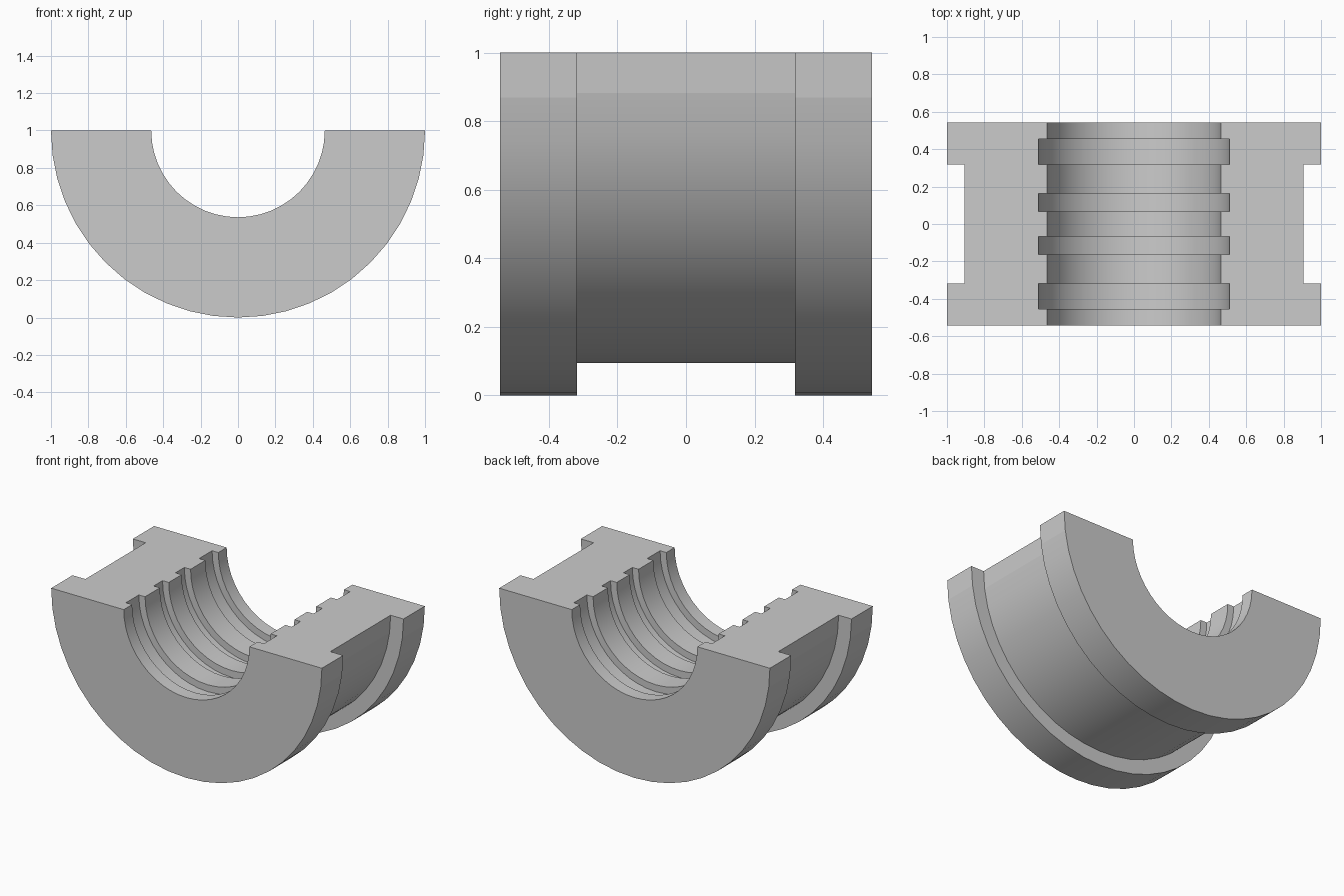
import bpy, bmesh
from math import pi, cos, sin

cube = bpy.data.objects.get("Cube")
if cube:
    bpy.data.objects.remove(cube, do_unlink=True)

SEGMENTS = 24
HALF_LENGTH = 0.543
OUTER, WAIST, BORE, GROOVE = 1.0, 0.905, 0.464, 0.51
WAIST_END = 0.318
GROOVES = [(-0.455, -0.318), (-0.162, -0.068), (0.068, 0.162), (0.318, 0.455)]

grey = bpy.data.materials.new("plain grey")
grey.use_nodes = True
grey.diffuse_color = (0.6, 0.6, 0.6, 1)
grey.node_tree.nodes["Principled BSDF"].inputs["Base Color"].default_value = (0.6, 0.6, 0.6, 1)

# Wall section as (radius, y): flanged outside, then grooved bore
section = [(OUTER, -HALF_LENGTH), (OUTER, -WAIST_END), (WAIST, -WAIST_END),
           (WAIST, WAIST_END), (OUTER, WAIST_END), (OUTER, HALF_LENGTH),
           (BORE, HALF_LENGTH)]
for start, end in reversed(GROOVES):
    section += [(BORE, end), (GROOVE, end), (GROOVE, start), (BORE, start)]
section.append((BORE, -HALF_LENGTH))

# Sweep the section through the lower half turn
bm = bmesh.new()
rings = []
for i in range(SEGMENTS + 1):
    a = pi + pi * i / SEGMENTS
    rings.append([bm.verts.new((r * cos(a), y, OUTER + r * sin(a))) for r, y in section])
count = len(section)
for i in range(SEGMENTS):
    for j in range(count):
        k = (j + 1) % count
        face = bm.faces.new((rings[i][j], rings[i][k], rings[i + 1][k], rings[i + 1][j]))
        # Outer facets next to the split plane stay flat
        face.smooth = not (j in (0, 2, 4) and i in (0, SEGMENTS - 1))

# Flat split faces on both sides
for ring in (rings[0], rings[-1]):
    bm.faces.new(ring)
bmesh.ops.recalc_face_normals(bm, faces=bm.faces)

# Keep steps and rims crisp
for edge in bm.edges:
    edge.smooth = (edge.calc_face_angle(0) < 0.5
                   and all(f.smooth for f in edge.link_faces))

mesh = bpy.data.meshes.new("half_bushing")
bm.to_mesh(mesh)
bm.free()
mesh.materials.append(grey)
bushing = bpy.data.objects.new("half_bushing", mesh)
bpy.context.collection.objects.link(bushing)
